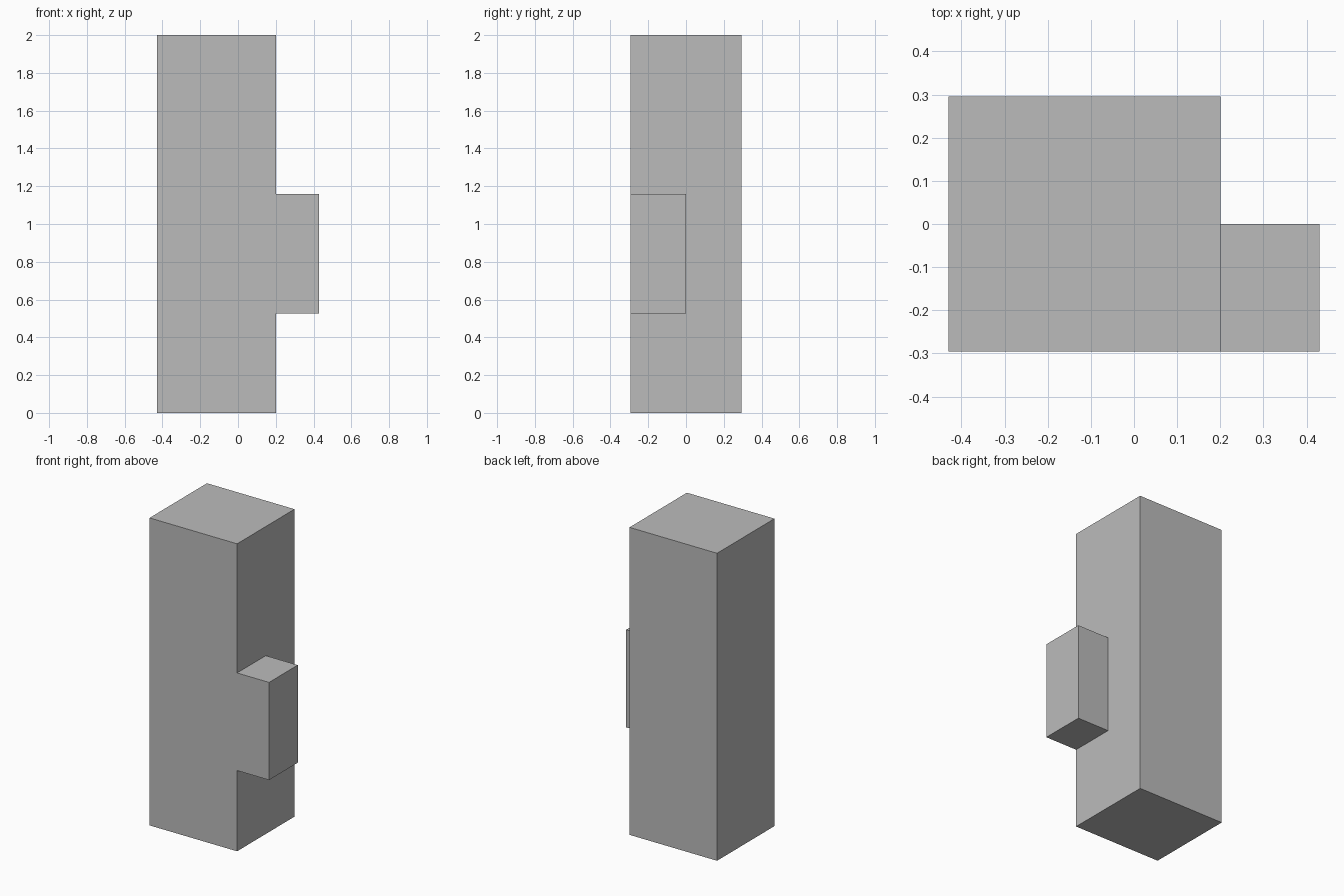
import bpy
import bmesh
from mathutils import Vector

default = bpy.data.objects.get("Cube")
if default:
    bpy.data.objects.remove(default, do_unlink=True)

LEFT, RIGHT, TIP = -0.43, 0.20, 0.43
DEPTH, HEIGHT = 0.59, 2.0
BLOCK_LOW, BLOCK_HIGH = 0.525, 1.16

# Plain grey material
grey = bpy.data.materials.new("grey")
grey.use_nodes = True
colour = (0.5, 0.5, 0.5, 1)
grey.diffuse_color = colour
grey.node_tree.nodes["Principled BSDF"].inputs["Base Color"].default_value = colour

# Tall column
bm = bmesh.new()
bmesh.ops.create_cube(bm, size=1)
bmesh.ops.scale(bm, vec=(RIGHT - LEFT, DEPTH, HEIGHT), verts=bm.verts)
bmesh.ops.translate(bm, vec=((LEFT + RIGHT) / 2, 0, HEIGHT / 2), verts=bm.verts)

# Cuts that outline the side block
for point, normal in (((0, 0, BLOCK_LOW), (0, 0, 1)),
                      ((0, 0, BLOCK_HIGH), (0, 0, 1)),
                      ((0, 0, 0), (0, 1, 0))):
    bmesh.ops.bisect_plane(bm, geom=bm.verts[:] + bm.edges[:] + bm.faces[:],
                           plane_co=point, plane_no=normal)

# Side block, pulled out of the front half of the side face
bm.normal_update()
patch = [f for f in bm.faces if f.normal.x > 0.9
         and BLOCK_LOW < f.calc_center_median().z < BLOCK_HIGH
         and f.calc_center_median().y < 0]
result = bmesh.ops.extrude_face_region(bm, geom=patch)
bmesh.ops.delete(bm, geom=patch, context="FACES_ONLY")
moved = [v for v in result["geom"] if isinstance(v, bmesh.types.BMVert)]
bmesh.ops.translate(bm, vec=Vector((TIP - RIGHT, 0, 0)), verts=moved)

# Merge flush faces into single flat sides
bmesh.ops.dissolve_limit(bm, angle_limit=0.01, verts=bm.verts, edges=bm.edges)
bmesh.ops.recalc_face_normals(bm, faces=bm.faces)

mesh = bpy.data.meshes.new("column_with_side_block")
bm.to_mesh(mesh)
bm.free()
mesh.materials.append(grey)
column = bpy.data.objects.new("column_with_side_block", mesh)
bpy.context.collection.objects.link(column)
